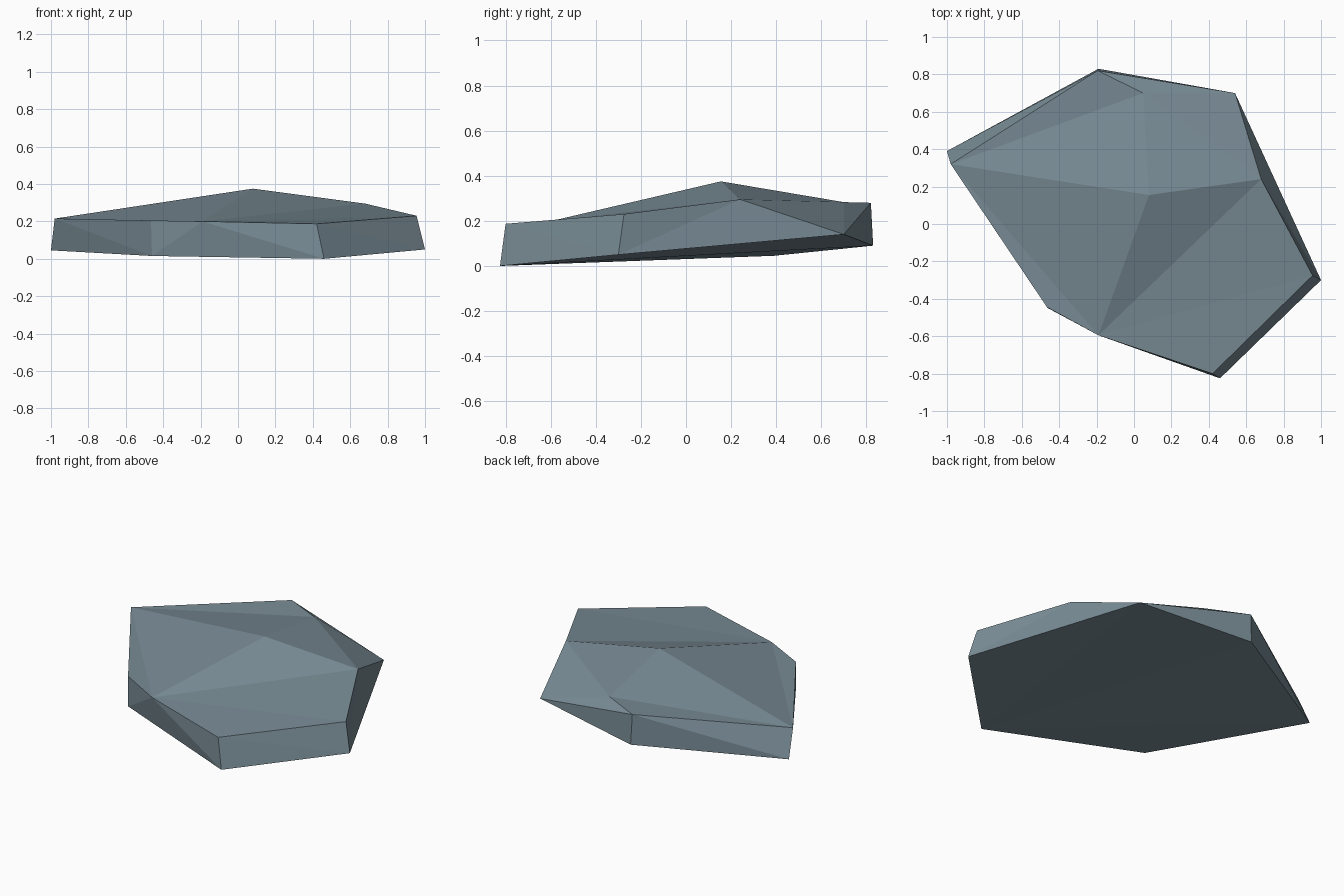
import bpy
import bmesh

# Remove the default cube
default_cube = bpy.data.objects.get("Cube")
if default_cube:
    bpy.data.objects.remove(default_cube, do_unlink=True)


def make_material(name, colour):
    material = bpy.data.materials.new(name)
    material.use_nodes = True
    material.diffuse_color = colour
    shader = next(n for n in material.node_tree.nodes if n.type == "BSDF_PRINCIPLED")
    shader.inputs["Base Color"].default_value = colour
    shader.inputs["Roughness"].default_value = 0.9
    return material


# Corners of the slab: base rim, upper rim and crown
corners = {
    "base_west": (-1.0, 0.39, 0.045),
    "base_southwest": (-0.46, -0.45, 0.015),
    "base_south": (0.46, -0.825, 0.0),
    "base_east": (1.0, -0.3, 0.05),
    "base_northeast": (0.54, 0.7, 0.14),
    "base_north": (-0.19, 0.83, 0.09),
    "rim_west": (-0.98, 0.32, 0.215),
    "rim_southwest": (-0.465, -0.445, 0.205),
    "rim_notch": (-0.19, -0.595, 0.2),
    "rim_south": (0.42, -0.8, 0.187),
    "rim_east": (0.955, -0.275, 0.23),
    "rim_northeast": (0.68, 0.24, 0.295),
    "rim_north": (-0.195, 0.82, 0.28),
    "shoulder": (0.05, 0.7, 0.283),
    "peak": (0.08, 0.155, 0.375),
}

# Facets of the weathered top
top_facets = [
    "rim_west rim_southwest rim_notch",
    "rim_west rim_notch peak",
    "peak rim_notch rim_northeast",
    "rim_notch rim_east rim_northeast",
    "rim_notch rim_south rim_east",
    "peak rim_northeast shoulder",
    "peak shoulder rim_west",
    "rim_west shoulder rim_north",
]

# Facets of the broken sides
side_facets = [
    "rim_west base_west base_southwest",
    "rim_west base_southwest rim_southwest",
    "rim_southwest base_southwest rim_notch",
    "base_southwest base_south rim_notch",
    "rim_notch base_south rim_south",
    "rim_south base_south base_east",
    "rim_south base_east rim_east",
    "rim_east base_east rim_northeast",
    "base_east base_northeast rim_northeast",
    "rim_northeast base_northeast shoulder",
    "shoulder base_northeast rim_north",
    "rim_north base_northeast base_north",
    "rim_north base_north base_west",
    "rim_north base_west rim_west",
]

# Underside, fanned from its lowest corner
under_facets = [
    "base_south base_southwest base_west",
    "base_south base_west base_north",
    "base_south base_north base_northeast",
    "base_south base_northeast base_east",
]

# Build the stone slab
bm = bmesh.new()
verts = {name: bm.verts.new(position) for name, position in corners.items()}
for facet in top_facets + side_facets + under_facets:
    face = bm.faces.new([verts[name] for name in facet.split()])
    face.smooth = False
bmesh.ops.recalc_face_normals(bm, faces=bm.faces)

mesh = bpy.data.meshes.new("stone_slab")
bm.to_mesh(mesh)
bm.free()
mesh.materials.append(make_material("blue_grey_stone", (0.19, 0.26, 0.3, 1.0)))
stone_slab = bpy.data.objects.new("stone_slab", mesh)
bpy.context.collection.objects.link(stone_slab)
